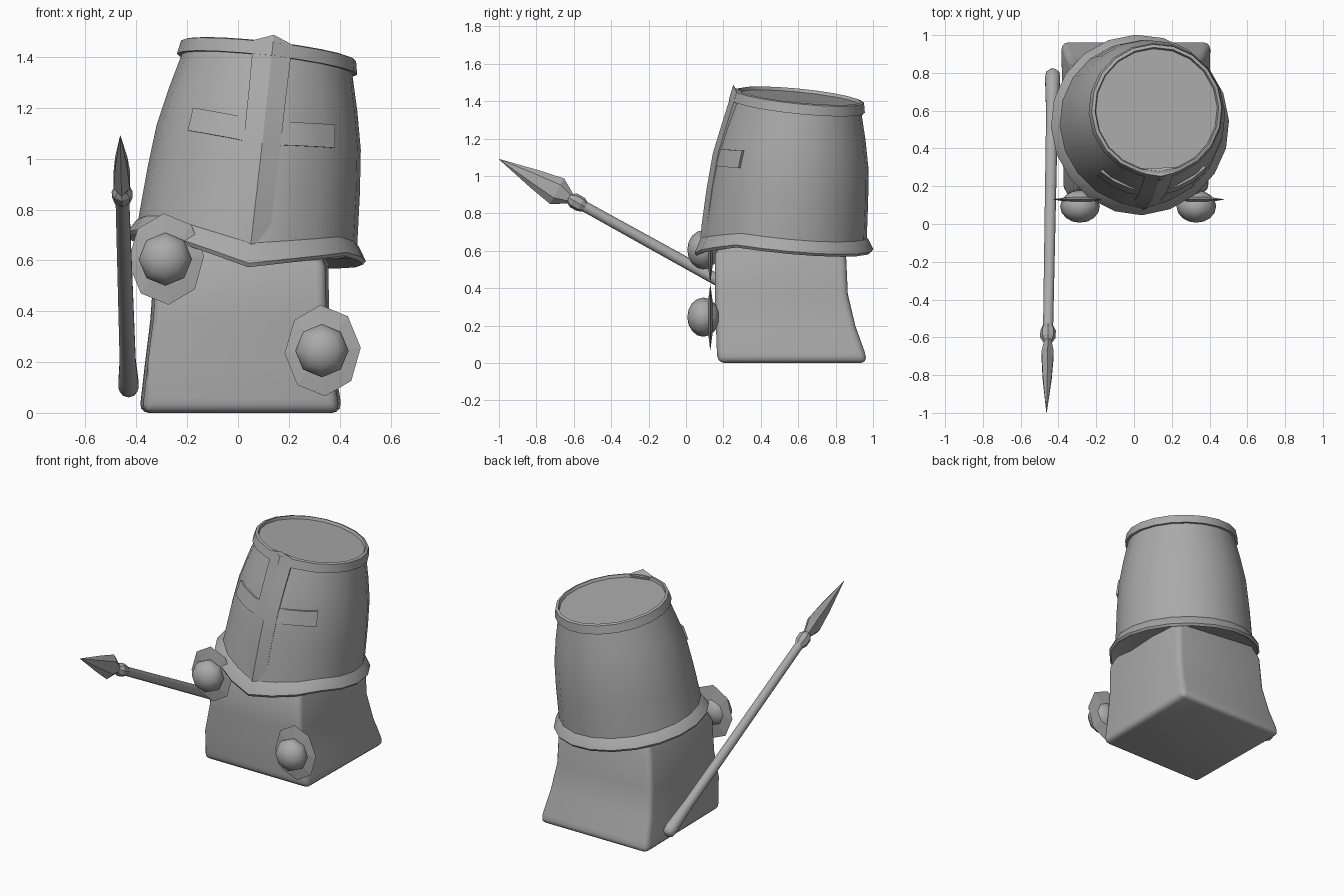
import bpy, bmesh, math
from mathutils import Vector, Matrix

if "Cube" in bpy.data.objects:
    bpy.data.objects.remove(bpy.data.objects["Cube"])

steel = bpy.data.materials.new("plain_grey")
steel.diffuse_color = (0.4, 0.4, 0.4, 1)
steel.use_nodes = True
steel.node_tree.nodes["Principled BSDF"].inputs["Base Color"].default_value = steel.diffuse_color


def finish(name, bm, angle, matrix=None):
    bmesh.ops.recalc_face_normals(bm, faces=bm.faces)
    if matrix:
        bm.transform(matrix)
    me = bpy.data.meshes.new(name)
    bm.to_mesh(me)
    bm.free()
    me.materials.append(steel)
    ob = bpy.data.objects.new(name, me)
    bpy.context.collection.objects.link(ob)
    bpy.ops.object.select_all(action='DESELECT')
    ob.select_set(True)
    bpy.context.view_layer.objects.active = ob
    if angle:
        bpy.ops.object.shade_smooth_by_angle(angle=math.radians(angle))
    return ob


def loft(rings):
    """Skin equal-length rings of points and cap both ends."""
    bm = bmesh.new()
    vs = [[bm.verts.new(p) for p in ring] for ring in rings]
    n = len(vs[0])
    for a, b in zip(vs, vs[1:]):
        for i in range(n):
            j = (i + 1) % n
            bm.faces.new((a[i], a[j], b[j], b[i]))
    bm.faces.new(vs[0])
    bm.faces.new(vs[-1])
    return bm


def polar(r, deg, h):
    t = math.radians(deg)  # angle measured from the front
    return Vector((r * math.sin(t), -r * math.cos(t), h))


def lerp(table, h):
    for (h0, a), (h1, b) in zip(table, table[1:]):
        if h <= h1:
            return a + (b - a) * max(0, (h - h0) / (h1 - h0))
    return table[-1][1]


# Tilted frame shared by the helmet parts
axis = Vector((0.115, 0.10, 1)).normalized()
tilt = Vector((0, 0, 1)).rotation_difference(axis).to_matrix().to_4x4()
frame = Matrix.Translation((0.03, 0.528, 0.638)) @ tilt @ Matrix.Rotation(math.radians(2.5), 4, 'Z')
WALL = [(0, 0.44), (0.07, 0.435), (0.28, 0.421), (0.45, 0.405), (0.60, 0.374), (0.745, 0.337)]


def dip(deg):
    """How far the lower rim drops towards the front point."""
    d = abs((deg + 180) % 360 - 180)
    return 0.11 * max(0, 1 - d / 55)


# Helmet shell with flared lower rim, raised upper band and creased front:
# height, radius, share of the dip, extra radius on the crease
profile = [(0.02, 0.425, 1, 0), (0.0, 0.465, 1, 0), (0.015, 0.475, 1, 0), (0.07, 0.44, 0.8, 0.012),
           (0.075, 0.434, 0.8, 0.016), (0.28, 0.421, 0, 0.018), (0.45, 0.405, 0, 0.018),
           (0.60, 0.374, 0, 0.018), (0.742, 0.338, 0, 0.018), (0.742, 0.357, 0, 0.018),
           (0.795, 0.347, 0, 0.018), (0.800, 0.330, 0, 0), (0.782, 0.324, 0, 0)]
N = 20
rings = [[polar(r + (c if i == 0 else 0), 360 * i / N, h - k * dip(360 * i / N)) for i in range(N)]
         for h, r, k, c in profile]
finish("helmet_shell", loft(rings), 35, frame)

# Creased strip down the front of the helmet
rings = []
for h, side, ridge in [(-0.03, -0.012, 0.012), (0.06, -0.003, 0.017), (0.25, 0.005, 0.023),
                       (0.45, 0.010, 0.026), (0.60, 0.013, 0.027), (0.742, 0.021, 0.034),
                       (0.797, 0.018, 0.028)]:
    r = lerp(WALL, h) - (0.006 if h > 0.78 else 0)
    w = math.degrees(math.asin(0.072 / r))
    peak = h + (0.028 if h > 0.78 else 0)
    rings.append([polar(r - 0.012, -w, h), polar(r + side, -w, h), polar(r + ridge, 0, peak),
                  polar(r + side, w, h), polar(r - 0.012, w, h)])
finish("front_strip", loft(rings), 15, frame)

# Curved cross arms on either side of the strip, sagging towards the middle
for name, s in (("left_cross_arm", -1), ("right_cross_arm", 1)):
    rings = []
    for deg in (5, 18, 31, 44):
        sag = 0.032 * (1 - deg / 44)
        rings.append([polar(lerp(WALL, h) + o, s * deg, h - sag)
                      for h, o in ((0.415, -0.02), (0.415, 0.012), (0.508, 0.012), (0.508, -0.02))])
    finish(name, loft(rings), 30, frame)

# Body block, flared at the base: z, back x range, y range (front a little narrower)
rings = []
for z, x0, x1, y0, y1 in [(0, -0.388, 0.408, 0.17, 0.97), (0.06, -0.382, 0.402, 0.165, 0.955),
                          (0.20, -0.366, 0.38, 0.16, 0.905), (0.37, -0.345, 0.36, 0.155, 0.865),
                          (0.58, -0.33, 0.355, 0.155, 0.855), (0.74, -0.27, 0.30, 0.24, 0.80)]:
    rings.append([(x0 + 0.012, y0, z), (x1 - 0.012, y0, z), (x1, y1, z), (x0, y1, z)])
bm = loft(rings)
edges = [e for e in bm.edges
         if abs(e.verts[0].co.z - e.verts[1].co.z) > 0.01 or max(v.co.z for v in e.verts) < 0.01]
bmesh.ops.bevel(bm, geom=edges, offset=0.035, segments=3, profile=0.5, affect='EDGES')
finish("body", bm, 40)

# Hands with thin eight-sided cuffs
for side, x, z in (("left", -0.286, 0.605), ("right", 0.33, 0.245)):
    to_front = Matrix.Diagonal((1, 0.82, 1, 1)) @ Matrix.Rotation(math.radians(90), 4, 'X')
    bm = bmesh.new()
    bmesh.ops.create_uvsphere(bm, u_segments=8, v_segments=8, radius=0.105)
    finish(side + "_hand", bm, 60, Matrix.Translation((x, 0.093, z)) @ to_front)
    bm = loft([[(r * math.cos(a), y, 1.2 * r * math.sin(a))
                for a in [math.pi * (i + 0.08) / 4 for i in range(8)]]
               for r, y in ((0.06, -0.014), (0.15, 0.0), (0.06, 0.014))])
    finish(side + "_cuff", bm, 0, Matrix.Translation((x + 0.003, 0.13, z)))

# Spear laid along one line from butt to tip
butt, tip = Vector((-0.43, 0.815, 0.085)), Vector((-0.463, -1.0, 1.09))
d = (tip - butt).normalized()
u = d.cross(Vector((0, 0, 1))).normalized()
v = u.cross(d)
L = (tip - butt).length


def along(sections, n):
    """Sections are distance from tip, sideways radius, upright radius."""
    return loft([[tip - d * t + u * a * math.sin(2 * math.pi * i / n) + v * b * math.cos(2 * math.pi * i / n)
                  for i in range(n)] for t, a, b in sections])


finish("spear_shaft", along([(L, .018, .018), (L - .015, .036, .036), (L - .05, .042, .042),
                             (L - .12, .039, .039), (L - .25, .033, .033), (0.5, .028, .028)], 10), 50)
finish("spear_collar", along([(.53, .027, .027), (.50, .041, .041), (.455, .041, .041), (.425, .022, .022)], 8), 20)
finish("spear_head", along([(.45, .018, .022), (.355, .037, .078), (.22, .028, .052), (0, .001, .001)], 6), 0)
